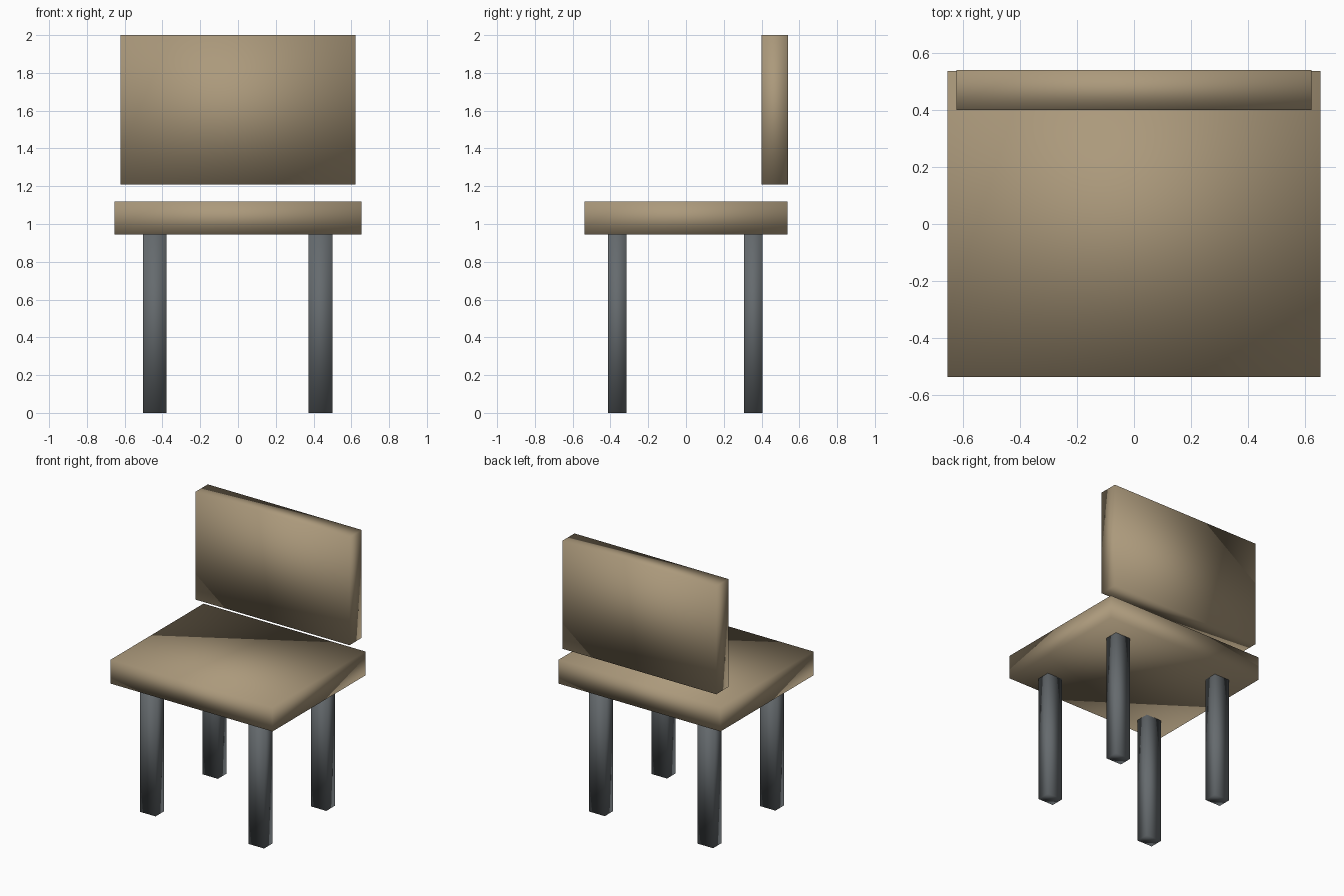
import bpy

cube = bpy.data.objects.get("Cube")
if cube:
    bpy.data.objects.remove(cube, do_unlink=True)


def material(name, rgb):
    mat = bpy.data.materials.new(name)
    mat.use_nodes = True
    color = (*rgb, 1.0)
    mat.diffuse_color = color
    mat.node_tree.nodes["Principled BSDF"].inputs["Base Color"].default_value = color
    return mat


def box(name, x, y, z, mat):
    """Soft-shaded box spanning the given (low, high) ranges."""
    spans = (x, y, z)
    bpy.ops.mesh.primitive_cube_add(size=1, location=[(a + b) / 2 for a, b in spans])
    obj = bpy.context.object
    obj.name = name
    obj.scale = [b - a for a, b in spans]
    bpy.ops.object.transform_apply(location=False, rotation=False, scale=True)
    # Normals blend around the corners, giving a cushioned look
    bpy.ops.object.shade_smooth()
    obj.data.materials.append(mat)
    return obj


tan = material("tan wood", (0.41, 0.32, 0.2))
grey = material("dark grey metal", (0.13, 0.145, 0.155))

# Seat and floating backrest
SEAT_BOTTOM = 0.945
box("seat", (-0.655, 0.655), (-0.537, 0.537), (SEAT_BOTTOM, 1.12), tan)
box("backrest", (-0.623, 0.623), (0.4, 0.54), (1.21, 2.0), tan)

# Four legs
for side, x in (("left", (0.374, 0.5)), ("right", (-0.503, -0.378))):
    for end, y in (("front", (-0.413, -0.315)), ("back", (0.307, 0.405))):
        box(f"{end}_{side}_leg", x, y, (0, SEAT_BOTTOM), grey)
